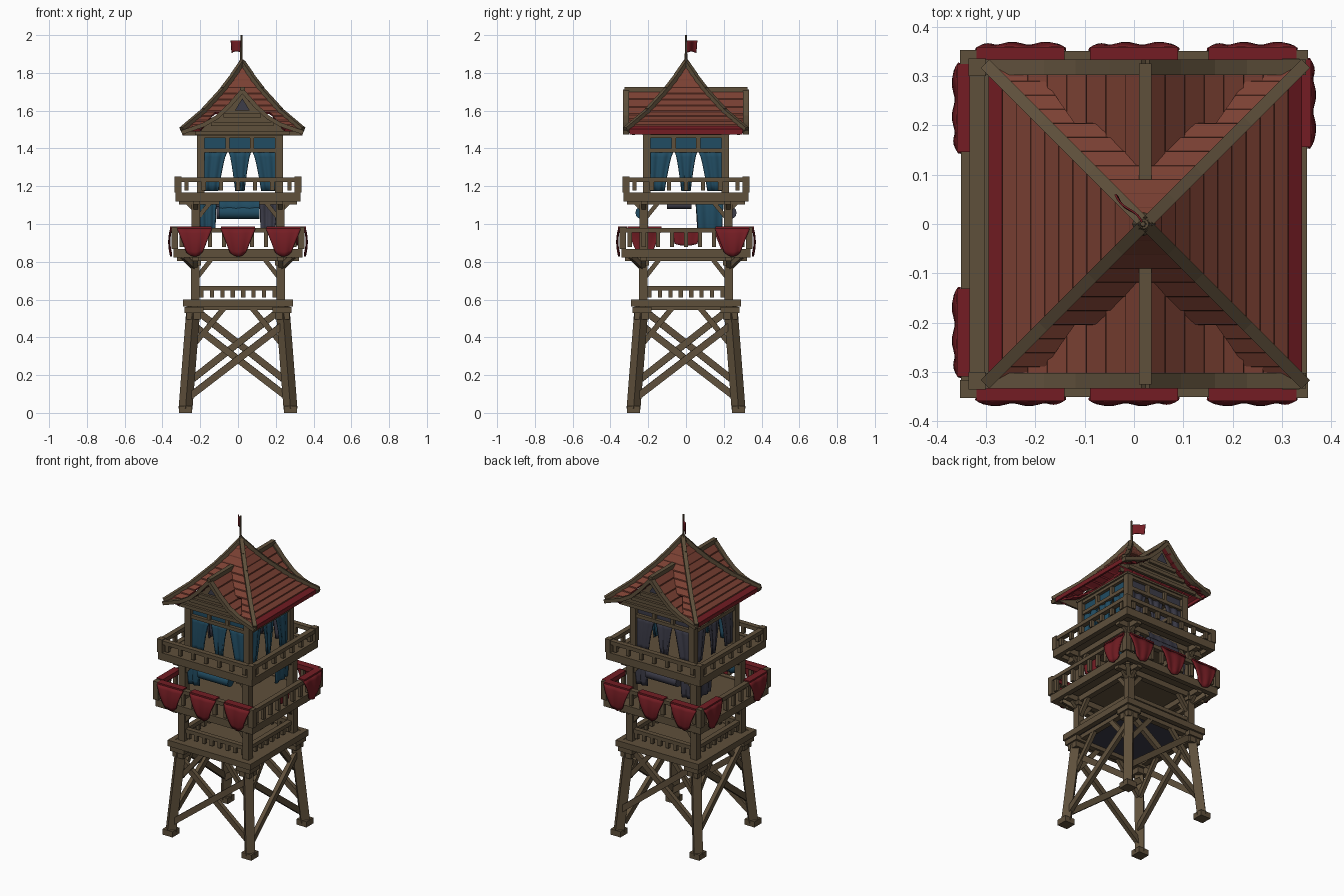
import bpy, bmesh, math
from mathutils import Matrix, Vector

if "Cube" in bpy.data.objects:
    bpy.data.objects.remove(bpy.data.objects["Cube"])


def mat(name, r, g, b):
    m = bpy.data.materials.new(name)
    m.diffuse_color = (r, g, b, 1)
    m.use_nodes = True
    m.node_tree.nodes["Principled BSDF"].inputs["Base Color"].default_value = m.diffuse_color
    return m


WOOD = mat("weathered wood", 0.114, 0.080, 0.044)
TILE = mat("roof red brown", 0.198, 0.052, 0.033)
RED = mat("crimson cloth", 0.172, 0.012, 0.017)
BLUE = mat("blue cloth", 0.015, 0.072, 0.122)
SLATE = mat("slate cloth", 0.045, 0.045, 0.066)
parts = {}


def part(name, *mats, thick=0, smooth=False):
    if name not in parts:
        parts[name] = (bmesh.new(), mats or (WOOD,), thick, smooth)
    return parts[name][0]


def side(k, dx=0):  # k: 0 front, 1 right, 2 back, 3 left
    return Matrix.Translation((dx, 0, 0)) @ Matrix.Rotation(k * math.pi / 2, 4, 'Z')


def box(bm, c, s, M=Matrix()):
    bmesh.ops.create_cube(bm, size=1, matrix=M @ Matrix.Translation(c) @ Matrix.Diagonal((*s, 1)))


def beam(bm, p, q, w, h, M=Matrix()):
    p, q = Vector(p), Vector(q)
    rot = (q - p).to_track_quat('Z', 'Y').to_matrix().to_4x4()
    box(bm, (0, 0, 0), (w, h, (q - p).length), M @ Matrix.Translation((p + q) / 2) @ rot)


def strip(bm, pts_a, pts_b, rule=None):
    """Quads between two point rows, facing up."""
    a, b = [bm.verts.new(p) for p in pts_a], [bm.verts.new(p) for p in pts_b]
    for i in range(len(a) - 1):
        f = bm.faces.new((a[i], b[i], b[i + 1], a[i + 1]))
        f.normal_update()
        if f.normal.z < 0:
            f.normal_flip()
        if rule:
            f.material_index = rule(i)


def cloth(bm, M, top, bottom, z1, z0, d, sag=0.0, bulge=0.0, fold=0.006, folds=3, ease=0.7):
    """Hanging sheet: top and bottom are (left, right) spans, d is distance from the axis."""
    n, rows = 12, []
    for j in range(7):
        t = j / 6
        e = t ** ease
        l, r = (top[i] + (bottom[i] - top[i]) * e for i in (0, 1))
        rows.append([bm.verts.new(M @ Vector((l + (r - l) * i / n,
                     -d - bulge * math.sin(math.pi * (0.15 + 0.7 * t)) - fold * math.sin(i / n * math.pi * 2 * folds),
                     z1 + (z0 - z1) * t - sag * t * 4 * (i / n) * (1 - i / n)))) for i in range(n + 1)])
    for a, b in zip(rows, rows[1:]):
        for i in range(n):
            bm.faces.new((a[i], b[i], b[i + 1], a[i + 1]))


def railing(name, half, z0, z1, n, corners=True):
    bm = part(name)
    for k in range(4):
        M = side(k)
        beam(bm, (-half - .012, -half, z1 - .012), (half + .012, -half, z1 - .012), .032, .024, M)
        for i in range(n):
            u = -half + 2 * half * (i + 0.5) / n
            box(bm, (u, -half, (z0 + z1) / 2), (.022, .02, z1 - z0 - .02), M)
        if corners:
            box(bm, (-half, -half, (z0 + z1) / 2 + .003), (.036, .036, z1 - z0 + .006), M)


def deck(name, half, z0, z1, inner):
    bm = part(name)
    box(bm, (0, 0, z1 - .012), (2 * half - .02, 2 * half - .02, .018))
    for k in range(4):
        M = side(k)
        beam(bm, (-half, -half + .016, (z0 + z1) / 2), (half, -half + .016, (z0 + z1) / 2), .032, z1 - z0, M)
        beam(bm, (-half + .02, -inner, z0), (half - .02, -inner, z0), .035, .035, M)


# Splayed legs with feet, capitals and crossed braces
for k in range(4):
    M = side(k)
    box(part("feet"), (-.278, -.278, .018), (.07, .07, .036), M)
    beam(part("legs"), (-.278, -.278, .02), (-.235, -.235, .57), .052, .052, M)
    box(part("leg_capitals"), (-.232, -.232, .545), (.1, .1, .03), M)
    box(part("leg_capitals"), (-.234, -.234, .515), (.075, .075, .04), M)
    lo, hi = (.08, .46) if k < 2 else (.16, .55)
    for s in (-1, 1):
        beam(part("cross_braces"), (s * .265, -.262 + s * .01, lo), (-s * .23, -.236 + s * .01, hi), .026, .036, M)
        beam(part("cross_braces"), (s * .235, -.24, .36), (s * .07, -.235, .56), .022, .028, M)

# First deck, dark underside and low railing
deck("first_deck", .292, .562, .6, .23)
box(part("first_deck_underside", SLATE), (0, 0, .574), (.5, .5, .008))
railing("first_railing", .22, .6, .672, 8, False)

# Posts of the three storeys with knee braces
for k in range(4):
    M, U = side(k), side(k, .01)
    box(part("lower_posts"), (-.226, -.226, .71), (.044, .044, .24), M)
    box(part("lower_posts"), (-.226, -.226, .795), (.06, .06, .03), M)
    box(part("middle_posts"), (-.224, -.224, 1.0), (.044, .044, .28), M)
    box(part("upper_posts"), (-.207, -.207, 1.32), (.04, .04, .32), U)
    for s in (-1, 1):
        beam(part("knee_braces"), (s * .222, -.226, .71), (s * .14, -.226, .815), .024, .024, M)
        beam(part("knee_braces"), (s * .215, -.224, 1.03), (s * .15, -.224, 1.11), .022, .022, M)
        beam(part("knee_braces"), (s * .226, -.226, .765), (s * .226, -.285, .825), .022, .026, M)
        beam(part("knee_braces"), (s * .224, -.224, 1.07), (s * .224, -.275, 1.12), .022, .022, M)
    beam(part("knee_braces"), (-.226, -.226, .765), (-.29, -.29, .828), .026, .026, M)

# Second and third decks
deck("second_deck", .342, .822, .868, .226)
railing("second_railing", .335, .868, .978, 9)
deck("third_deck", .332, 1.12, 1.168, .222)
railing("third_railing", .318, 1.168, 1.246, 7)

# Red banners over the second railing, one hung inside the right rail
banners = {0: (-.23, 0, .24), 1: (.245,), 2: (-.24, 0, .23), 3: (-.235, .22)}
for k, us in banners.items():
    for u in us:
        bm = part("banners", RED, thick=.006, smooth=True)
        cloth(bm, side(k), (u - .092, u + .092), (u - .042, u + .042), .975, .85, .346, .022, .018, .003, 2, 1)
        cloth(bm, side(k), (u - .085, u + .085), (u - .08, u + .08), .982, .955, .318, 0, 0, .002, 2)
        box(bm, (u, -.336, .981), (.175, .042, .006), side(k))
cloth(part("banners"), side(1), (-.08, .08), (-.06, .06), .965, .895, .314, .01, 0, .003, 2)

# Middle storey curtains and rolled blinds; blue on front and right, slate elsewhere
middle = {0: (-.16,), 1: (.125,), 2: (-.16, .16), 3: (-.125,)}
for k in range(4):
    M, m = side(k), BLUE if k < 2 else SLATE
    nm = ("front", "right", "back", "left")[k]
    bm = part(nm + "_curtains", m, thick=.008, smooth=True)
    for u in middle[k]:
        w = .075 if k % 2 else .045
        cloth(bm, M, (u - w, u + w), (u - w * .8, u + w * .85), 1.12, .96, .212, 0, .008, .006, 2)
    if k != 1:
        a, b, z, r = (-.1, .115, 1.06, .033) if k != 3 else (-.03, .1, 1.1, .02)
        roll = part(nm + "_rolled_blind", m, smooth=True)
        bmesh.ops.create_cone(roll, cap_ends=True, segments=12, radius1=r, radius2=r, depth=b - a,
                              matrix=M @ Matrix.Translation(((a + b) / 2, -.235, z)) @ Matrix.Rotation(math.pi / 2, 4, 'Y'))
        cloth(roll, M, (a, b), (a, b), 1.125, z, .235, .01, .02, .003, 3)
    # Upper storey curtains, transom windows and frame
    U = side(k, .01)
    for top, low in (((-.19, -.065), (-.19, -.115)), ((-.06, .06), (-.022, .022)), ((.065, .19), (.115, .19))):
        cloth(bm, U, top, low, 1.39, 1.175, .2, 0, .006, .005, 2)
    box(part(nm + "_transom_window", m), (0, -.198, 1.425), (.38, .008, .06), U)
    fr = part("upper_frame")
    for z in (1.39, 1.465):
        beam(fr, (-.225, -.208, z), (.225, -.208, z), .028, .022, U)
    for u in (-.065, .065):
        box(fr, (u, -.208, 1.425), (.022, .024, .07), U)

# Roof: concave hip roof with a sweeping gable in front and behind
RX, E = .023, .318
HIP = [(0, 1.85), (.045, 1.782), (.1, 1.708), (.2, 1.596), (E, 1.495)]
GABLE = [(0, 1.705), (.06, 1.635), (.13, 1.568), (.2, 1.527), (E, 1.486)]


def height(table, r):
    for (a, za), (b, zb) in zip(table, table[1:]):
        if r <= b:
            return za + (zb - za) * (r - a) / (b - a)
    return table[-1][1]


def courses(table, n, start):
    """Stepped plank rows running down a slope."""
    rs = [start + (E - start) * i / n for i in range(n + 1)]
    out = []
    for a, b in zip(rs, rs[1:]):
        out += [(a + .001, height(table, a)), (b, height(table, b) + .007)]
    return out


hip, gab = courses(HIP, 11, .004), courses(GABLE, 8, 0)
bm = part("hip_roof", TILE, RED, thick=.014)
for k in range(4):
    M = side(k, RX)
    full = hip if k % 2 else [p for p in hip if p[0] < .21]
    strip(bm, [M @ Vector((-r, -r, z)) for r, z in full], [M @ Vector((r, -r, z)) for r, z in full],
          lambda i: 1 if i >= 20 else 0)
    if k % 2 == 0:  # corner pieces beside the gable
        rest = hip[len(full) - 1:]
        for s in (-1, 1):
            strip(bm, [M @ Vector((s * r * .7, -r, z)) for r, z in rest], [M @ Vector((s * r, -r, z)) for r, z in rest])
bm = part("gable_roofs", TILE, RED, thick=.012)
trim = part("roof_trim")
for k in (0, 2):
    M = side(k, RX)
    for s in (-1, 1):
        strip(bm, [M @ Vector((s * r, -E, z)) for r, z in gab],
              [M @ Vector((s * r, -(.085 + .69 * r), z)) for r, z in gab])
        # Curved barge boards
        for (a, za), (b, zb) in zip(GABLE, GABLE[1:]):
            beam(trim, (s * a, -E, za), (s * (b + .004), -E, zb - .002), .032, .022, M)
    beam(trim, (0, -E - .008, 1.712), (0, -.08, 1.712), .026, .026, M)
    # Gable wall with planks and a small dark vent
    wall = part("gable_walls")
    for s in (-1, 1):
        strip(wall, [M @ Vector((s * r, -.272, z - .01)) for r, z in GABLE],
              [M @ Vector((s * r, -.27, 1.468)) for r, z in GABLE])
    for z, w in ((1.482, .25), (1.53, .165), (1.575, .1)):
        box(wall, (0, -.278, z), (2 * w, .016, .022), M)
    vent = part("gable_vents", SLATE)
    vs = [vent.verts.new(M @ Vector(p)) for p in ((-.04, -.28, 1.6), (.04, -.28, 1.6), (0, -.28, 1.665))]
    vent.faces.new(vs)
# Hip ridge beams and side eaves
for k in range(4):
    M = side(k, RX)
    for (a, za), (b, zb) in zip(HIP, HIP[1:]):
        beam(trim, (-a, -a, za + .006), (-b - .003, -b - .003, zb + .005), .024, .024, M)
for s in (-1, 1):
    box(part("eave_boards", RED), (RX + s * (E - .006), 0, 1.487), (.012, 2 * E - .04, .024))
box(part("roof_ceiling"), (RX - .01, 0, 1.478), (.46, .46, .012))

# Flag and pole
bmesh.ops.create_cone(part("flag_pole"), cap_ends=True, segments=8, radius1=.008, radius2=.005, depth=.18,
                      matrix=Matrix.Translation((.018, 0, 1.91)))
bmesh.ops.create_cone(part("roof_finial"), cap_ends=True, segments=8, radius1=.024, radius2=.01, depth=.04,
                      matrix=Matrix.Translation((RX - .003, 0, 1.85)))
F = Matrix.Translation((.018, 0, 0)) @ Matrix.Rotation(math.radians(133), 4, 'Z')
cloth(part("flag", RED, thick=.004, smooth=True), F, (0, .082), (0, .075), 1.972, 1.905, 0, -.008, 0, .004, 1)

# Turn every part into an object
for name, (bm, mats, thick, smooth) in parts.items():
    if thick:
        bmesh.ops.remove_doubles(bm, verts=bm.verts, dist=.0002)
    me = bpy.data.meshes.new(name)
    bm.to_mesh(me)
    bm.free()
    ob = bpy.data.objects.new(name, me)
    bpy.context.collection.objects.link(ob)
    for m in mats:
        me.materials.append(m)
    if thick:
        mod = ob.modifiers.new("thickness", 'SOLIDIFY')
        mod.thickness = thick
        mod.offset = -1 if len(mats) > 1 else 0
        mod.material_offset = mod.material_offset_rim = len(mats) - 1
    if smooth:
        bpy.ops.object.select_all(action='DESELECT')
        ob.select_set(True)
        bpy.context.view_layer.objects.active = ob
        bpy.ops.object.shade_smooth_by_angle(angle=math.radians(40))
